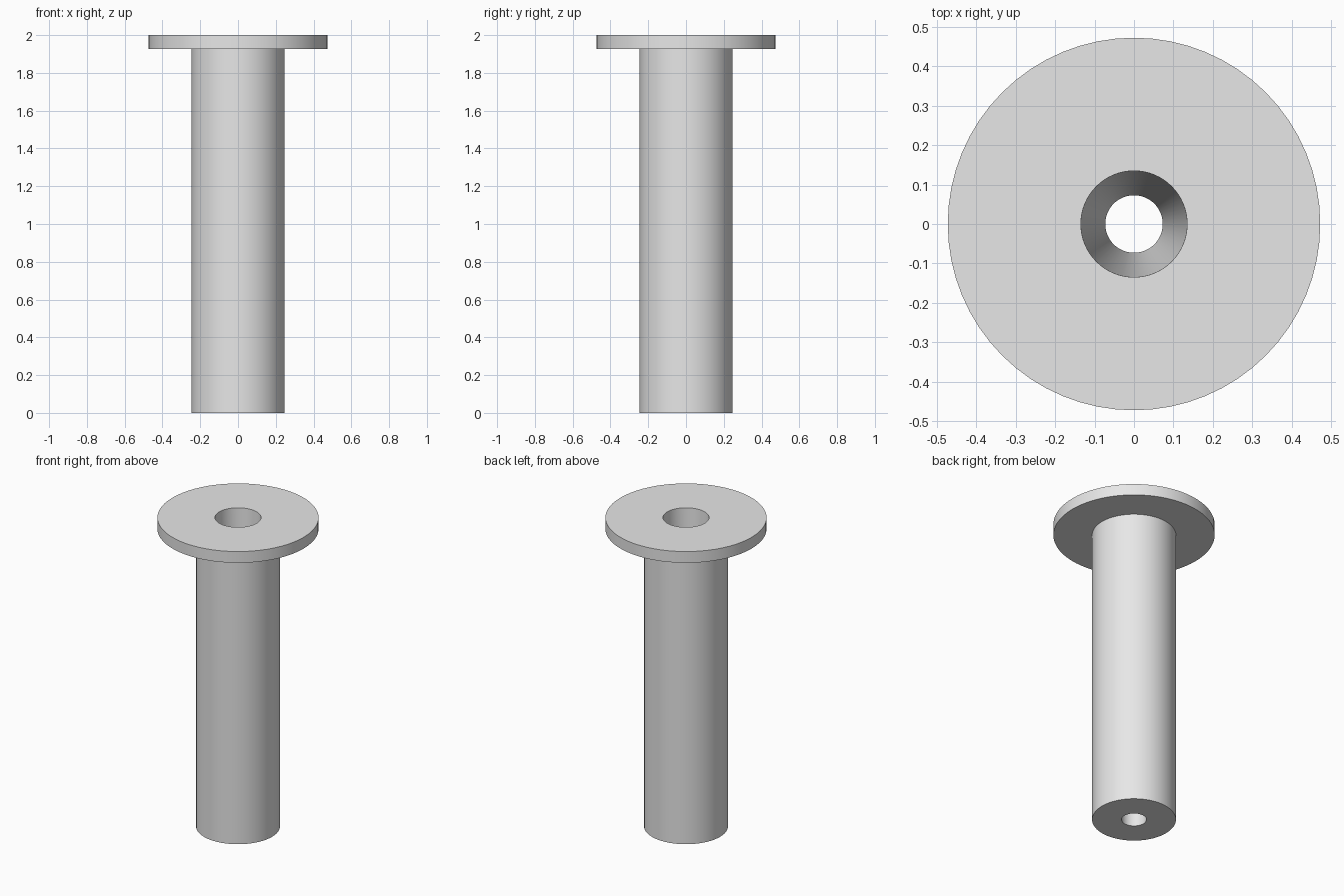
import bpy
import bmesh
import math

cube = bpy.data.objects.get("Cube")
if cube:
    bpy.data.objects.remove(cube, do_unlink=True)

SEGMENTS = 64
HEIGHT = 2.0
SHAFT_R, FLANGE_R = 0.246, 0.473
FLANGE_Z = 1.927
BORE_TOP_R, BORE_BOTTOM_R = 0.135, 0.073

# Plain grey material
grey = bpy.data.materials.new("light grey")
grey.use_nodes = True
colour = (0.8, 0.8, 0.8, 1)
grey.diffuse_color = colour
grey.node_tree.nodes["Principled BSDF"].inputs["Base Color"].default_value = colour


def lathe(name, profile):
    """Revolve a closed (radius, height) profile around the z axis."""
    bm = bmesh.new()
    rings = []
    for i in range(SEGMENTS):
        a = math.tau * i / SEGMENTS
        rings.append([bm.verts.new((r * math.cos(a), r * math.sin(a), z))
                      for r, z in profile])
    count = len(profile)
    for i in range(SEGMENTS):
        here, there = rings[i], rings[(i + 1) % SEGMENTS]
        for j in range(count):
            k = (j + 1) % count
            bm.faces.new((here[j], there[j], there[k], here[k]))
    bmesh.ops.recalc_face_normals(bm, faces=bm.faces)
    mesh = bpy.data.meshes.new(name)
    bm.to_mesh(mesh)
    bm.free()
    mesh.materials.append(grey)
    obj = bpy.data.objects.new(name, mesh)
    bpy.context.collection.objects.link(obj)
    bpy.ops.object.select_all(action='DESELECT')
    obj.select_set(True)
    bpy.context.view_layer.objects.active = obj
    bpy.ops.object.shade_smooth_by_angle(angle=math.radians(30))
    return obj


# Shaft and flange in one piece, with a tapered bore running right through
lathe("flanged_sleeve", [
    (BORE_BOTTOM_R, 0),
    (SHAFT_R, 0),
    (SHAFT_R, FLANGE_Z),
    (FLANGE_R, FLANGE_Z),
    (FLANGE_R, HEIGHT),
    (BORE_TOP_R, HEIGHT),
])
